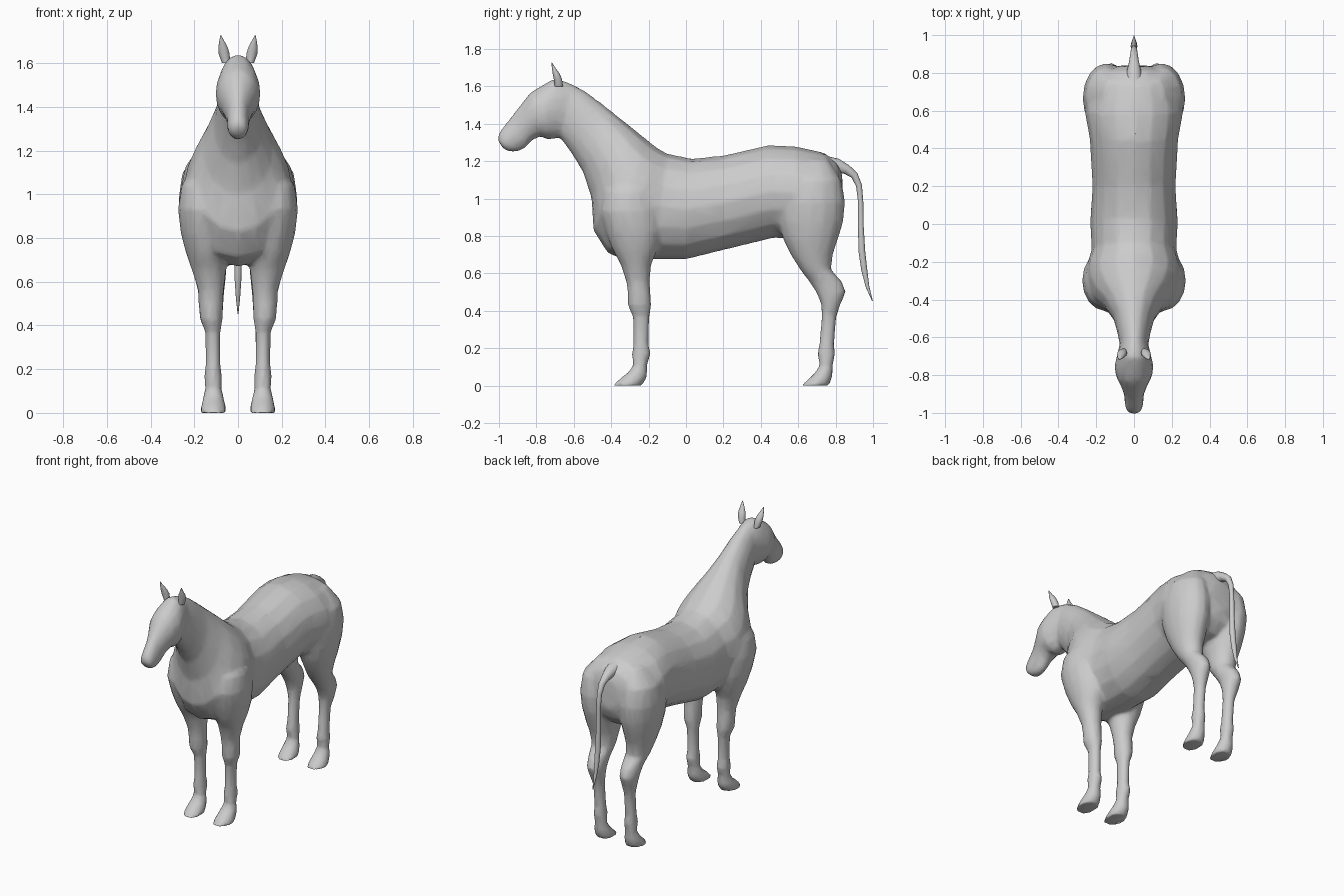
import bpy, bmesh, math
from mathutils import Vector

grey = bpy.data.materials.new("grey coat")
grey.diffuse_color = (0.6, 0.6, 0.6, 1)
SIDES = 16


def loft(name, rings):
    """Skin elliptical rings given as (centre, half axis a, half axis b)."""
    bm = bmesh.new()
    loops = []
    for c, a, b in rings:
        angles = [2 * math.pi * i / SIDES for i in range(SIDES)]
        loops.append([bm.verts.new(Vector(c) + Vector(a) * math.cos(t) + Vector(b) * math.sin(t))
                      for t in angles])
    for p, q in zip(loops, loops[1:]):
        for i in range(SIDES):
            j = (i + 1) % SIDES
            bm.faces.new((p[i], p[j], q[j], q[i]))
    bm.faces.new(loops[0])
    bm.faces.new(loops[-1])
    bmesh.ops.recalc_face_normals(bm, faces=bm.faces)
    mesh = bpy.data.meshes.new(name)
    bm.to_mesh(mesh)
    bm.free()
    mesh.materials.append(grey)
    ob = bpy.data.objects.new(name, mesh)
    bpy.context.collection.objects.link(ob)
    return ob


def spine(name, rows):
    """Rows: upper y, z, lower y, z, half width."""
    return loft(name, [((0, (y1 + y2) / 2, (z1 + z2) / 2),
                        (0, (y1 - y2) / 2, (z1 - z2) / 2), (w, 0, 0))
                       for y1, z1, y2, z2, w in rows])


def leg(name, rows, side):
    """Rows: z, front y, back y, inner x, outer x."""
    return loft(name, [((side * (xi + xo) / 2, (yf + yb) / 2, z),
                        ((xo - xi) / 2, 0, 0), (0, (yb - yf) / 2, 0))
                       for z, yf, yb, xi, xo in rows])


def select_only(obs):
    bpy.ops.object.select_all(action='DESELECT')
    for o in obs:
        o.select_set(True)
    bpy.context.view_layer.objects.active = obs[0]


# Trunk running forward into the neck
trunk = spine("body", [
    (.835, 1.13, .84, .93, .08), (.81, 1.19, .81, .86, .17), (.74, 1.245, .75, .80, .235),
    (.58, 1.28, .62, .78, .262), (.44, 1.285, .47, .79, .235), (.2, 1.23, .2, .725, .22),
    (.03, 1.213, 0, .675, .232), (-.1, 1.24, -.17, .675, .225), (-.16, 1.275, -.33, .67, .255),
    (-.21, 1.315, -.42, .71, .25), (-.27, 1.365, -.495, .83, .215),
    (-.34, 1.42, -.505, 1.0, .16), (-.44, 1.5, -.55, 1.14, .11),
    (-.54, 1.575, -.61, 1.24, .088), (-.62, 1.618, -.67, 1.32, .075)])

# Head from poll to muzzle
head = spine("head", [
    (-.58, 1.59, -.62, 1.38, .05), (-.64, 1.625, -.665, 1.33, .08), (-.705, 1.642, -.70, 1.32, .092),
    (-.77, 1.605, -.735, 1.315, .104), (-.835, 1.565, -.78, 1.332, .095),
    (-.885, 1.5, -.825, 1.31, .07), (-.935, 1.435, -.86, 1.268, .053),
    (-.98, 1.38, -.90, 1.25, .05), (-1.003, 1.345, -.945, 1.25, .045),
    (-1.006, 1.31, -.975, 1.265, .03)])

FRONT = [(1.16, -.34, -.22, .1, .18), (1.04, -.44, -.17, .06, .26), (.93, -.46, -.14, .04, .275),
         (.82, -.43, -.13, .04, .262), (.73, -.395, -.15, .045, .238), (.65, -.35, -.185, .055, .21),
         (.56, -.32, -.195, .065, .183), (.5, -.312, -.19, .068, .18), (.43, -.312, -.185, .07, .175),
         (.37, -.285, -.195, .08, .15), (.22, -.282, -.2, .08, .148), (.17, -.29, -.188, .073, .155),
         (.11, -.282, -.208, .075, .15), (.07, -.31, -.207, .065, .16), (.04, -.35, -.21, .058, .167),
         (0, -.395, -.235, .05, .173)]

HIND = [(1.21, .6, .76, .07, .16), (1.1, .52, .83, .03, .255), (.98, .48, .852, .02, .272),
        (.87, .49, .84, .02, .262), (.78, .52, .812, .035, .245), (.7, .56, .785, .05, .222),
        (.62, .61, .775, .055, .2), (.555, .66, .835, .062, .183), (.5, .695, .855, .067, .178),
        (.44, .722, .828, .07, .17), (.37, .725, .805, .08, .15), (.22, .712, .792, .08, .148),
        (.17, .702, .798, .073, .155), (.11, .715, .785, .075, .15), (.07, .69, .785, .065, .16),
        (.04, .66, .78, .058, .167), (0, .615, .765, .05, .173)]

# Legs and hooves, mirrored
parts = [trunk, head]
for side in (1, -1):
    parts += [leg("front_leg", FRONT, side), leg("hind_leg", HIND, side)]

# Fuse the trunk, head and legs into one smooth skin
select_only(parts)
bpy.ops.object.join()
remesh = trunk.modifiers.new("fuse", 'REMESH')
remesh.mode = 'VOXEL'
remesh.voxel_size = 0.012
soften = trunk.modifiers.new("soften", 'SMOOTH')
soften.factor = 0.5
soften.iterations = 5
thin = trunk.modifiers.new("simplify", 'DECIMATE')
thin.ratio = 0.12
thin.use_symmetry = True
for m in ("fuse", "soften", "simplify"):
    bpy.ops.object.modifier_apply(modifier=m)

# Ears: leaf shapes leaning outward
ears = []
for side in (1, -1):
    rows = [(.055, -.68, 1.60, .018, .022), (.063, -.685, 1.64, .025, .022),
            (.068, -.695, 1.67, .022, .018), (.074, -.708, 1.70, .012, .009),
            (.079, -.718, 1.727, .002, .002)]
    ears.append(loft("right_ear" if side > 0 else "left_ear",
                     [((side * x, y, z), (a, 0, 0), (0, b, 0)) for x, y, z, a, b in rows]))

# Tail: tapered sweep hanging behind the rump
path = [(.74, 1.18, .05), (.81, 1.175, .038), (.86, 1.155, .026), (.9, 1.125, .02),
        (.925, 1.07, .016), (.934, .98, .014), (.935, .85, .015), (.94, .72, .018),
        (.953, .62, .016), (.97, .53, .01), (.997, .452, .002)]
rings = []
for i, (y, z, r) in enumerate(path):
    p, q = path[max(i - 1, 0)], path[min(i + 1, len(path) - 1)]
    d = Vector((0, q[0] - p[0], q[1] - p[1])).normalized()
    rings.append(((0, y, z), (r, 0, 0), (0, -d.z * r, d.y * r)))
tail = loft("tail", rings)

# Smooth shading throughout
select_only([trunk, tail] + ears)
bpy.ops.object.shade_smooth_by_angle(angle=math.radians(60))
